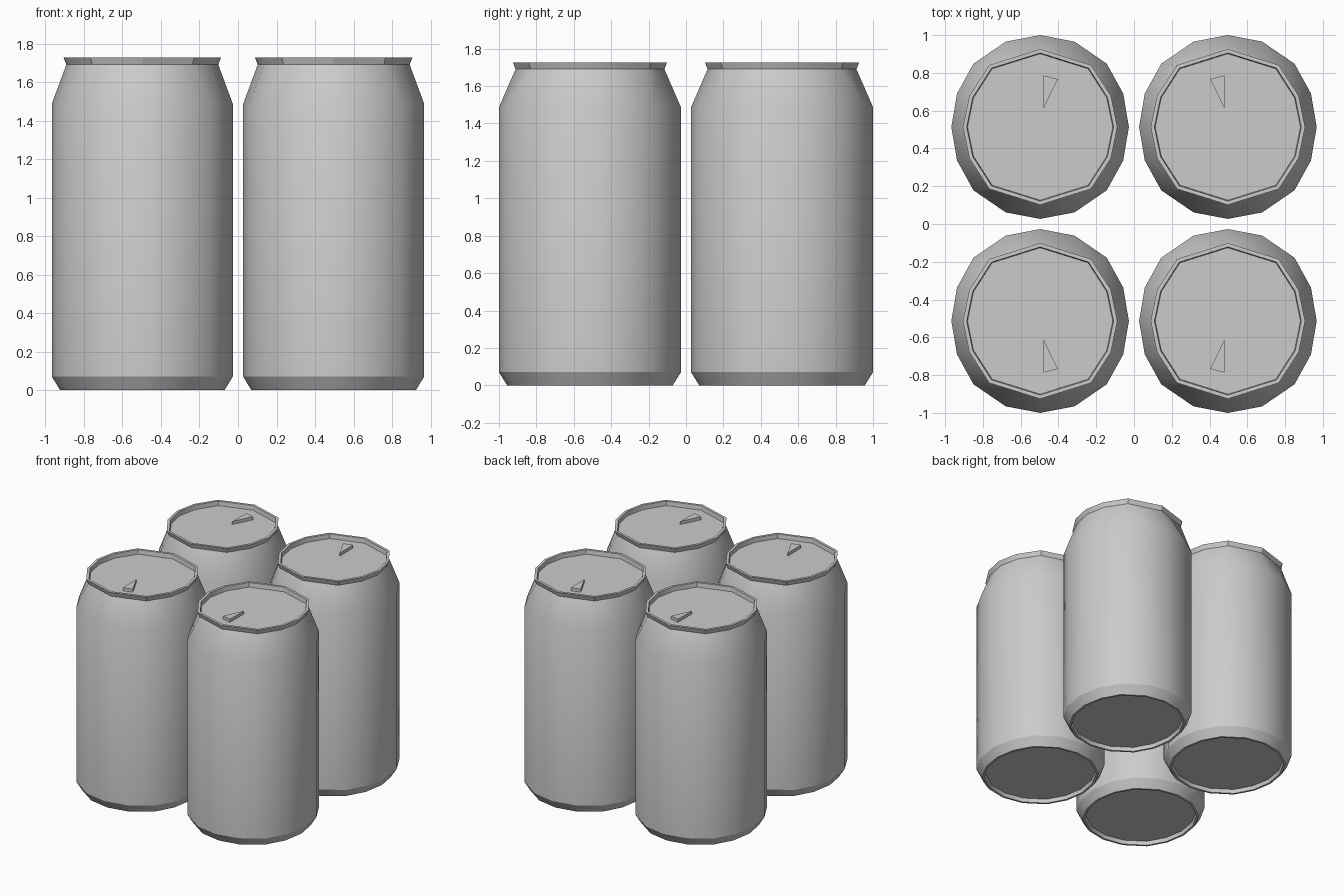
import bpy, bmesh, math

if "Cube" in bpy.data.objects:
    bpy.data.objects.remove(bpy.data.objects["Cube"])

CX, CY = 0.497, 0.5135          # centre of one can
# Quarter outlines (from the y axis round to the x axis)
BODY = [(0, .4865), (.182, .452), (.353, .335), (.44, .177), (.47, 0)]
RIM = [(0, .4125), (.135, .37), (.27, .328), (.375, .165), (.409, 0)]


def outline(quarter):
    """Mirror a quarter outline into a closed clockwise loop."""
    half = quarter + [(x, -y) for x, y in quarter[-2::-1]]
    return half + [(-x, y) for x, y in half[-2:0:-1]]


def loft(name, rings):
    """Skin a list of (quarter, scale, z) rings and cap both ends."""
    bm = bmesh.new()
    loops = [[bm.verts.new((CX + x * s, CY + y * s, z)) for x, y in outline(q)]
             for q, s, z in rings]
    n = len(loops[0])
    for a, b in zip(loops, loops[1:]):
        for i in range(n):
            j = (i + 1) % n
            bm.faces.new((a[i], a[j], b[j], b[i]))
    bm.faces.new(loops[0])
    bm.faces.new(loops[-1])
    return finish(name, bm)


def finish(name, bm):
    """Make the object and mirror it to all four cans."""
    bmesh.ops.recalc_face_normals(bm, faces=bm.faces)
    me = bpy.data.meshes.new(name)
    bm.to_mesh(me)
    bm.free()
    ob = bpy.data.objects.new(name, me)
    bpy.context.collection.objects.link(ob)
    mod = ob.modifiers.new("four_pack", 'MIRROR')
    mod.use_axis = (True, True, False)
    mod.use_mirror_merge = False
    return ob


# Can: recessed base, chamfer, wall, neck, flared rim, recessed lid
can = loft("can_body", [
    (BODY, .86, .03), (BODY, .875, 0), (BODY, .91, 0), (BODY, 1, .07),
    (BODY, 1, 1.487), (RIM, .965, 1.69), (RIM, 1, 1.727),
    (RIM, .95, 1.727), (RIM, .94, 1.692)])
bpy.context.view_layer.objects.active = can
can.select_set(True)
bpy.ops.object.shade_smooth_by_angle(angle=math.radians(30))

# Opening tab: small triangular wedge lying on the lid
bm = bmesh.new()
tri = [(.478, .787), (.403, .767), (.48, .61)]
low = [bm.verts.new((x, y, 1.688)) for x, y in tri]
top = [bm.verts.new((x, y, 1.717)) for x, y in tri]
bm.faces.new(low)
bm.faces.new(top)
for i in range(3):
    j = (i + 1) % 3
    bm.faces.new((low[i], low[j], top[j], top[i]))
finish("opening_tab", bm)
